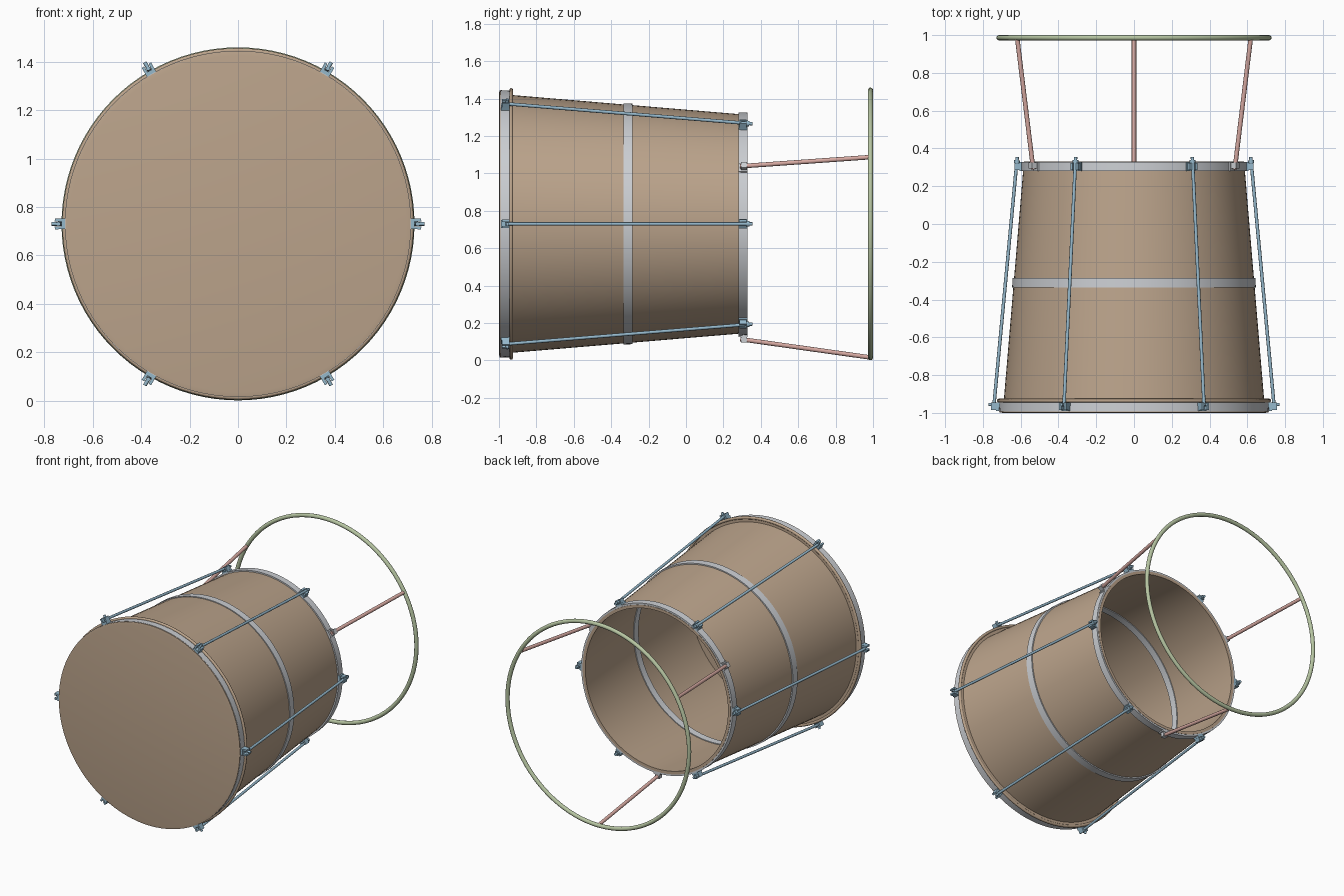
import bpy, bmesh, math
from mathutils import Vector, Matrix

if "Cube" in bpy.data.objects:
    bpy.data.objects.remove(bpy.data.objects["Cube"])

CZ = 0.73          # height of the drum axis (axis runs along y)
SEG = 96


def material(name, rgb):
    m = bpy.data.materials.new(name)
    m.diffuse_color = (*rgb, 1)
    m.use_nodes = True
    m.node_tree.nodes["Principled BSDF"].inputs["Base Color"].default_value = m.diffuse_color
    return m


WOOD = material("wood", (0.50, 0.37, 0.26))
METAL = material("band_metal", (0.60, 0.62, 0.65))
BLUE = material("rod_blue", (0.30, 0.48, 0.60))
PINK = material("leg_pink", (0.68, 0.40, 0.36))
GREEN = material("ring_green", (0.47, 0.56, 0.36))


def pos(deg, r, y):
    a = math.radians(deg)
    return Vector((r * math.cos(a), y, CZ + r * math.sin(a)))


def finish(name, bm, mat):
    bmesh.ops.remove_doubles(bm, verts=bm.verts, dist=1e-5)
    bmesh.ops.recalc_face_normals(bm, faces=bm.faces)
    me = bpy.data.meshes.new(name)
    bm.to_mesh(me)
    bm.free()
    ob = bpy.data.objects.new(name, me)
    bpy.context.collection.objects.link(ob)
    me.materials.append(mat)
    bpy.context.view_layer.objects.active = ob
    bpy.ops.object.select_all(action='DESELECT')
    ob.select_set(True)
    bpy.ops.object.shade_smooth_by_angle(angle=math.radians(35))
    return ob


def lathe(name, profile, mat, closed=True):
    """Spin (radius, y) points around the drum axis."""
    bm = bmesh.new()
    rings = [[bm.verts.new(pos(360 * i / SEG, r, y)) for r, y in profile]
             for i in range(SEG)]
    n = len(profile)
    for i in range(SEG):
        a, b = rings[i], rings[(i + 1) % SEG]
        for j in range(n if closed else n - 1):
            k = (j + 1) % n
            bm.faces.new((a[j], a[k], b[k], b[j]))
    return finish(name, bm, mat)


def band(name, y0, y1, r_in, r0, r1, mat):
    return lathe(name, [(r_in, y0), (r0, y0), (r1, y1), (r_in, y1)], mat)


def hoop(name, r, y, tube, mat):
    return lathe(name, [(r + tube * math.cos(t * math.pi / 6),
                         y + tube * math.sin(t * math.pi / 6)) for t in range(12)], mat)


def add_rod(bm, p, q, r):
    d = q - p
    mtx = Matrix.Translation((p + q) / 2) @ d.to_track_quat('Z', 'Y').to_matrix().to_4x4()
    bmesh.ops.create_cone(bm, cap_ends=True, segments=12, radius1=r, radius2=r,
                          depth=d.length, matrix=mtx)


def add_box(bm, deg, r0, r1, y0, y1, width):
    """Box aligned radially at an angle around the drum."""
    mtx = (Matrix.Translation(pos(deg, (r0 + r1) / 2, (y0 + y1) / 2))
           @ Matrix.Rotation(-math.radians(deg), 4, 'Y')
           @ Matrix.Diagonal((r1 - r0, y1 - y0, width, 1)))
    bmesh.ops.create_cube(bm, size=1, matrix=mtx)


# Tapered shell, open at the back
lathe("shell", [(0.694, -0.99), (0.583, 0.33), (0.562, 0.33), (0.673, -0.99)], WOOD)

# Drum head closing the front
lathe("drum_head", [(0, -1.0), (0.695, -1.0), (0.713, -0.997), (0.713, -0.99), (0, -0.99)],
      WOOD, closed=False)

# Metal bands and the hoop behind the front rim
band("front_band", -0.992, -0.945, 0.68, 0.715, 0.713, METAL)
band("middle_band", -0.335, -0.285, 0.608, 0.645, 0.643, METAL)
band("back_band", 0.28, 0.328, 0.57, 0.597, 0.595, METAL)
hoop("head_hoop", 0.716, -0.935, 0.010, WOOD)
lathe("hoop_collar", [(0.69, -0.945), (0.714, -0.945), (0.714, -0.93), (0.685, -0.93)], WOOD)

# Six tension rods with claws in front and lugs at the back
for i in range(6):
    a = 60 * i
    bm = bmesh.new()
    add_rod(bm, pos(a, 0.742, -0.965), pos(a, 0.618, 0.355), 0.009)
    add_rod(bm, pos(a, 0.733, -0.958), pos(a, 0.77, -0.955), 0.008)
    finish(f"tension_rod_{i + 1}", bm, BLUE)
    bm = bmesh.new()
    for s in (-1, 1):
        add_box(bm, a + s * 1.25, 0.71, 0.757, -0.985, -0.945, 0.012)
    add_box(bm, a, 0.708, 0.730, -0.99, -0.945, 0.044)
    finish(f"claw_{i + 1}", bm, BLUE)
    bm = bmesh.new()
    add_box(bm, a, 0.588, 0.606, 0.28, 0.328, 0.05)
    for s in (-1, 1):
        add_box(bm, a + s * 1.5, 0.60, 0.632, 0.285, 0.323, 0.012)
    add_rod(bm, pos(a, 0.62, 0.323), pos(a, 0.619, 0.338), 0.015)
    finish(f"back_lug_{i + 1}", bm, BLUE)

# Three legs with sockets carrying the stand ring
for i, a in enumerate((30, 150, 270)):
    bm = bmesh.new()
    add_rod(bm, pos(a, 0.616, 0.29), pos(a, 0.714, 0.985), 0.012)
    finish(f"leg_{i + 1}", bm, PINK)
    bm = bmesh.new()
    add_box(bm, a, 0.588, 0.604, 0.28, 0.328, 0.05)
    add_box(bm, a, 0.60, 0.634, 0.295, 0.325, 0.034)
    finish(f"leg_socket_{i + 1}", bm, METAL)
hoop("stand_ring", 0.715, 0.986, 0.014, GREEN)
